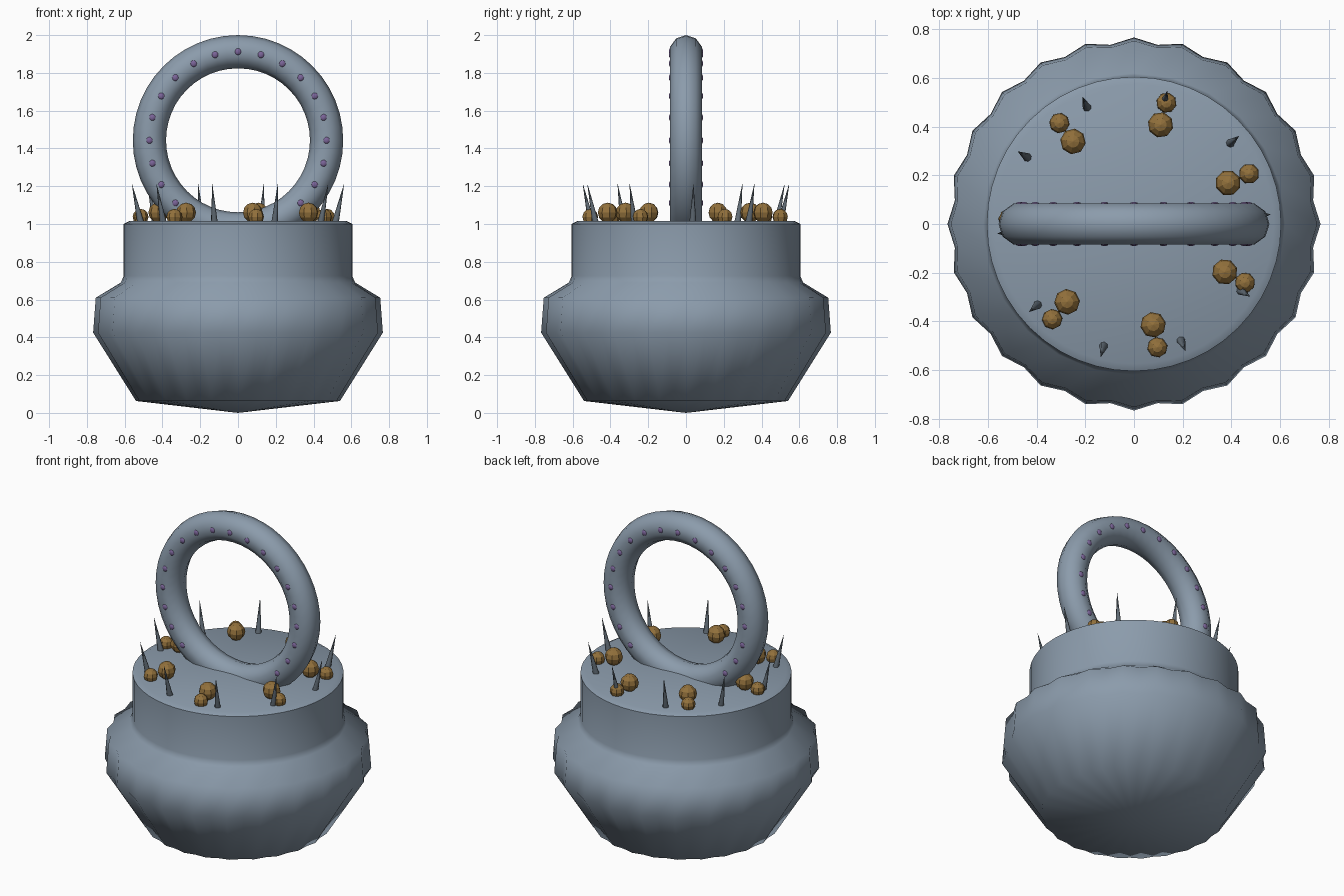
import bpy, bmesh, math
from mathutils import Vector, Matrix

if "Cube" in bpy.data.objects:
    bpy.data.objects.remove(bpy.data.objects["Cube"])


def material(name, rgb):
    m = bpy.data.materials.new(name)
    m.diffuse_color = (*rgb, 1)
    m.use_nodes = True
    m.node_tree.nodes["Principled BSDF"].inputs["Base Color"].default_value = m.diffuse_color
    return m


STEEL = material("blue grey", (0.26, 0.33, 0.41))
BROWN = material("bronze brown", (0.29, 0.165, 0.045))
PURPLE = material("muted purple", (0.20, 0.13, 0.32))
DARK = material("dark grey", (0.12, 0.15, 0.18))


def finish(bm, name, mat, smooth=None):
    bmesh.ops.recalc_face_normals(bm, faces=bm.faces)
    me = bpy.data.meshes.new(name)
    bm.to_mesh(me)
    bm.free()
    me.materials.append(mat)
    ob = bpy.data.objects.new(name, me)
    bpy.context.collection.objects.link(ob)
    if smooth:
        bpy.ops.object.select_all(action='DESELECT')
        ob.select_set(True)
        bpy.context.view_layer.objects.active = ob
        bpy.ops.object.shade_smooth_by_angle(angle=math.radians(smooth))
    return ob


def polar(r, deg, z):
    a = math.radians(deg)
    return Vector((r * math.cos(a), r * math.sin(a), z))


# Fluted pot: (radius, height, flute depth), 24 flutes
PROFILE = [(0.54, 0.063, 0.012), (0.767, 0.425, 0.024), (0.753, 0.61, 0.022),
           (0.62, 0.69, 0.004), (0.605, 0.725, 0), (0.605, 1.0, 0),
           (0.575, 1.015, 0)]
N = 48
bm = bmesh.new()
rings = [[bm.verts.new(polar(r - (d if i % 2 else 0), 360 * i / N, z))
          for i in range(N)] for r, z, d in PROFILE]
for lo, hi in zip(rings, rings[1:]):
    for i in range(N):
        j = (i + 1) % N
        bm.faces.new((lo[i], lo[j], hi[j], hi[i]))
for ring, z in ((rings[0], 0.0), (rings[-1], 1.017)):
    tip = bm.verts.new((0, 0, z))
    for i in range(N):
        bm.faces.new((ring[i], ring[(i + 1) % N], tip))
finish(bm, "pot_body", STEEL, 58)

# Upright ring handle
CZ, MAJOR, MINOR = 1.443, 0.469, 0.088
bm = bmesh.new()
SEG, SIDES = 48, 10
loops = []
for i in range(SEG):
    a = 2 * math.pi * i / SEG
    loop = []
    for k in range(SIDES):
        b = 2 * math.pi * k / SIDES
        r = MAJOR + MINOR * math.cos(b)
        loop.append(bm.verts.new((r * math.cos(a), MINOR * math.sin(b),
                                  CZ + r * math.sin(a))))
    loops.append(loop)
for i in range(SEG):
    p, q = loops[i], loops[(i + 1) % SEG]
    for k in range(SIDES):
        m = (k + 1) % SIDES
        bm.faces.new((p[k], p[m], q[m], q[k]))
finish(bm, "ring_handle", STEEL, 60)

# Studs along both faces of the handle
bm = bmesh.new()
for side in (-1, 1):
    for deg in range(-45, 226, 15):
        p = polar(MAJOR, deg, 0)
        mat = (Matrix.Translation((p.x, side * 0.082, CZ + p.y))
               @ Matrix.Diagonal((1, 0.5, 1, 1)))
        bmesh.ops.create_uvsphere(bm, u_segments=8, v_segments=6,
                                  radius=0.018, matrix=mat)
finish(bm, "handle_studs", PURPLE, 40)

# Pairs of berries around the lid
bm = bmesh.new()
for k in range(7):
    deg = 23.6 + k * 360 / 7
    for r, z, size in ((0.422, 1.06, 0.053), (0.516, 1.038, 0.042)):
        mat = (Matrix.Translation(polar(r, deg, z))
               @ Matrix.Rotation(math.radians(deg), 4, 'Z'))
        bmesh.ops.create_uvsphere(bm, u_segments=8, v_segments=6,
                                  radius=size, matrix=mat)
finish(bm, "berries", BROWN)

# Outward-leaning spikes near the rim
bm = bmesh.new()
for k in range(10):
    deg = 4 + 36 * k
    base, tip = polar(0.515, deg, 1.0), polar(0.563, deg, 1.212)
    axis = tip - base
    mat = (Matrix.Translation((base + tip) / 2)
           @ axis.to_track_quat('Z', 'Y').to_matrix().to_4x4())
    bmesh.ops.create_cone(bm, cap_ends=True, segments=8, radius1=0.019,
                          radius2=0.0005, depth=axis.length, matrix=mat)
finish(bm, "spikes", DARK, 50)
